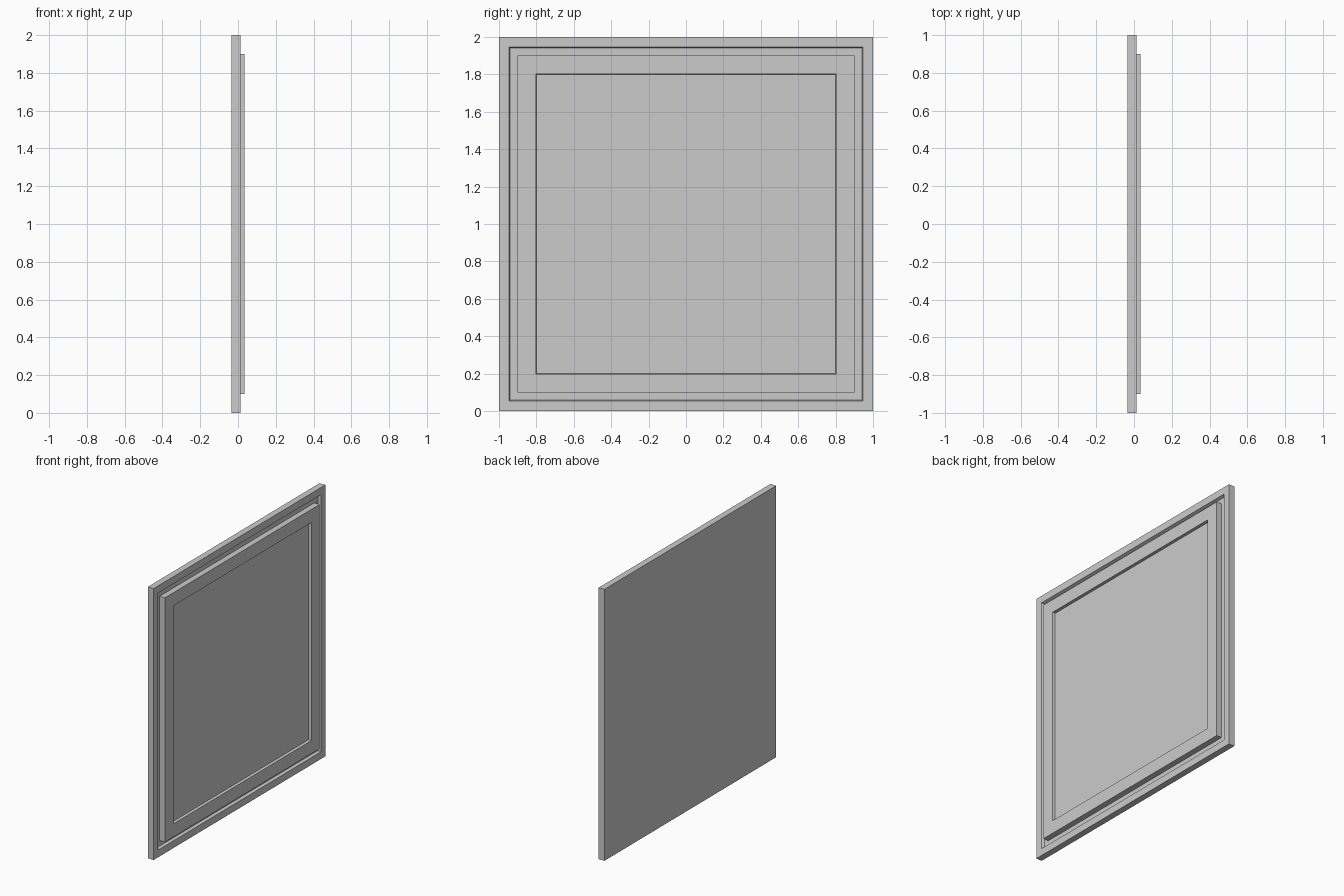
import bpy, bmesh

if "Cube" in bpy.data.objects:
    bpy.data.objects.remove(bpy.data.objects["Cube"])

# Nested square rings from the back edge to the recessed centre: (half size, x)
PROFILE = [(1.0, -0.035), (1.0, 0.012),        # outer edge
           (0.947, 0.012), (0.94, -0.008),     # frame face, groove wall
           (0.90, -0.008), (0.90, 0.035),      # groove floor, raised panel edge
           (0.803, 0.035), (0.80, 0.015)]      # panel border, recess wall


def stepped_panel(name, profile):
    bm = bmesh.new()
    rings = [[bm.verts.new((x, sy * h, 1 + sz * h))
              for sy, sz in ((-1, -1), (1, -1), (1, 1), (-1, 1))]
             for h, x in profile]
    for a, b in zip(rings, rings[1:]):
        for i in range(4):
            j = (i + 1) % 4
            bm.faces.new((a[i], a[j], b[j], b[i]))
    # flat back and recessed centre
    bm.faces.new(rings[0][::-1])
    bm.faces.new(rings[-1])
    bmesh.ops.recalc_face_normals(bm, faces=bm.faces)
    mesh = bpy.data.meshes.new(name)
    bm.to_mesh(mesh)
    bm.free()
    obj = bpy.data.objects.new(name, mesh)
    bpy.context.collection.objects.link(obj)


stepped_panel("wall_panel", PROFILE)
